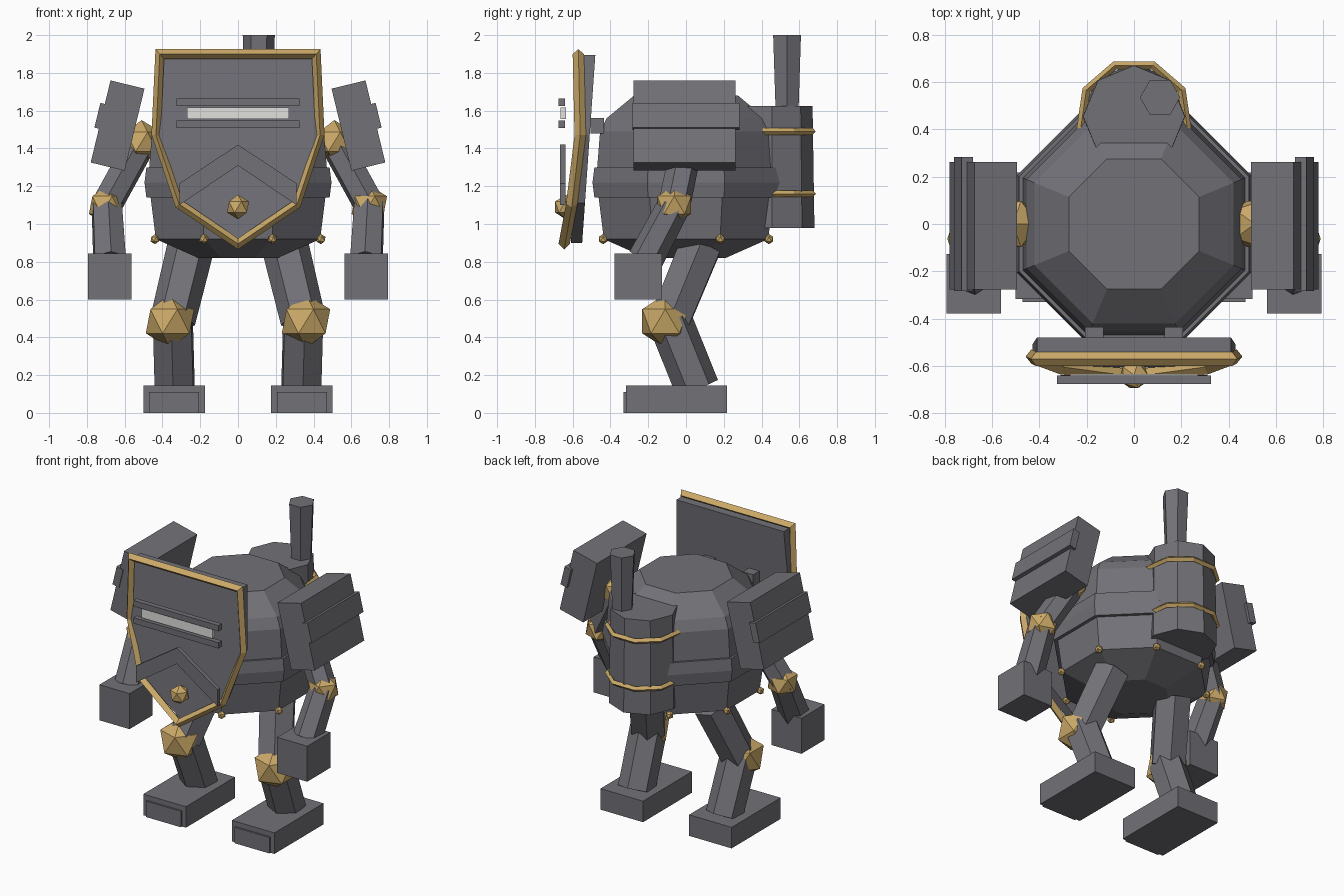
import bpy, bmesh, math
from mathutils import Vector

if "Cube" in bpy.data.objects:
    bpy.data.objects.remove(bpy.data.objects["Cube"])


def material(name, rgb):
    m = bpy.data.materials.new(name)
    m.diffuse_color = (*rgb, 1)
    m.use_nodes = True
    m.node_tree.nodes["Principled BSDF"].inputs["Base Color"].default_value = m.diffuse_color
    return m


IRON = material("dark_iron", (0.165, 0.165, 0.185))
BRASS = material("brass", (0.60, 0.40, 0.14))
GLASS = material("pale_slit", (0.75, 0.75, 0.73))


def finish(name, bm, mat):
    bmesh.ops.recalc_face_normals(bm, faces=bm.faces)
    me = bpy.data.meshes.new(name)
    bm.to_mesh(me)
    bm.free()
    me.materials.append(mat)
    ob = bpy.data.objects.new(name, me)
    bpy.context.collection.objects.link(ob)
    return ob


def box(name, center, size, mat=IRON, rot=(0, 0, 0)):
    bm = bmesh.new()
    bmesh.ops.create_cube(bm, size=1)
    bmesh.ops.scale(bm, vec=size, verts=bm.verts)
    ob = finish(name, bm, mat)
    ob.location, ob.rotation_euler = center, rot
    return ob


def ball(name, center, r, mat=BRASS):
    bm = bmesh.new()
    bmesh.ops.create_icosphere(bm, subdivisions=1, radius=r)
    ob = finish(name, bm, mat)
    ob.location = center
    return ob


def limb(name, p, q, r1, r2, sides=6):
    """Tapered prism from p to q."""
    p, q = Vector(p), Vector(q)
    bm = bmesh.new()
    bmesh.ops.create_cone(bm, cap_ends=True, segments=sides, radius1=r1,
                          radius2=r2, depth=(q - p).length)
    ob = finish(name, bm, IRON)
    ob.location = (p + q) / 2
    ob.rotation_euler = (q - p).to_track_quat('Z', 'Y').to_euler()
    return ob


def skin(name, rings, mat, cyclic=False, caps=True):
    """Join closed rings of points with quads."""
    bm = bmesh.new()
    vs = [[bm.verts.new(p) for p in ring] for ring in rings]
    n = len(vs[0])
    pairs = list(zip(vs, vs[1:])) + ([(vs[-1], vs[0])] if cyclic else [])
    for a, b in pairs:
        for i in range(n):
            j = (i + 1) % n
            bm.faces.new((a[i], a[j], b[j], b[i]))
    if caps and not cyclic:
        bm.faces.new(vs[0])
        bm.faces.new(vs[-1])
    return finish(name, bm, mat)


def lathe(name, profile, sides, turn, cy=0.0, cyclic=False):
    rings = [[(r * math.cos(turn + math.tau * i / sides),
               cy + r * math.sin(turn + math.tau * i / sides), z)
              for i in range(sides)] for r, z in profile]
    return skin(name, rings, IRON, cyclic)


def plate(name, outline, depth, y_at, mat=IRON):
    """Flat outline in x, z given thickness in y; y_at(z) is the front."""
    rings = [[(x, y_at(z) + d, z) for x, z in outline] for d in (0, depth)]
    return skin(name, rings, mat)


# Octagonal hull (profile radii are flat-side distances) and waist band
EIGHTH = math.pi / 8
K = 1 / math.cos(EIGHTH)
hull = [(0.21, 0.82), (0.435, 0.92), (0.465, 1.16), (0.47, 1.30),
        (0.455, 1.49), (0.42, 1.56), (0.275, 1.68)]
lathe("hull", [(r * K, z) for r, z in hull], 8, EIGHTH)
band = [(0.45, 1.14), (0.485, 1.14), (0.495, 1.22), (0.485, 1.30), (0.45, 1.30)]
lathe("waist_band", [(r * K, z) for r, z in band], 8, EIGHTH, cyclic=True)
for i in range(8):
    a = EIGHTH + i * math.tau / 8
    ball("hull_bolt", (0.475 * math.cos(a), 0.475 * math.sin(a), 0.92), 0.027)

# Boiler, straps and chimney on the back
lathe("boiler", [(0.225, 0.98), (0.215, 1.625)], 8, 0, 0.455)
limb("chimney", (0.11, 0.535, 1.60), (0.11, 0.535, 2.0), 0.07, 0.085).rotation_euler = (0, 0, math.pi / 2)
for z in (1.16, 1.49):
    rings = []
    for i in range(6):
        a = math.radians(-12 + 40.8 * i)
        rings.append([(r * math.cos(a), 0.455 + r * math.sin(a), z + dz)
                      for r, dz in ((0.248, 0), (0.23, 0.018), (0.212, 0), (0.23, -0.018))])
    skin("boiler_strap", rings, BRASS)

# Tilted shield plate with brass rim
half = [(0.41, 1.895), (0.43, 1.47), (0.31, 1.11), (0, 0.90)]
outline = half + [(-x, z) for x, z in half[2::-1]]
plate("shield_plate", outline, 0.06, lambda z: -0.54 - 0.07 * (1.895 - z))
rim_y = (-0.57, -0.56, -0.605, -0.645, -0.605, -0.56, -0.57)
rings = []
for (x, z), y in zip(outline, rim_y):
    x, z = x * 1.01, 1.43 + (z - 1.43) * 1.01
    rings.append([(x * s, y + d, 1.43 + (z - 1.43) * s)
                  for s, d in ((1.055, 0), (1, -0.03), (0.945, 0), (1, 0.03))])
skin("shield_rim", rings, BRASS, cyclic=True)

# Shield fittings: viewing slit, guard bars, chevron, boss, brackets
box("view_slit", (0, -0.65, 1.587), (0.54, 0.03, 0.062), GLASS)
for z in (1.645, 1.527):
    box("slit_guard", (0, -0.658, z), (0.65, 0.036, 0.04))
chevron = [(0, 1.42), (0.31, 1.215), (0.31, 1.10), (0, 1.31), (-0.31, 1.10), (-0.31, 1.215)]
plate("shield_chevron", chevron, 0.028, lambda z: -0.667)
ball("shield_boss", (0, -0.638, 1.09), 0.065)

for s in (-1, 1):
    box("shield_bracket", (s * 0.168, -0.47, 1.52), (0.08, 0.07, 0.08))

    # Shoulder guard with raised strip
    tilt = (0, -s * 0.237, 0)
    box("shoulder_guard", (s * 0.6375, -0.007, 1.521), (0.185, 0.54, 0.447), IRON, tilt)
    box("shoulder_strip", (s * 0.72, 0, 1.57), (0.05, 0.565, 0.135), IRON, tilt)

    # Arm
    elbow = (s * 0.695, -0.062, 1.10)
    ball("shoulder_joint", (s * 0.51, 0, 1.435), 0.115)
    limb("upper_arm", (s * 0.53, 0, 1.40), elbow, 0.085, 0.085)
    ball("elbow_joint", elbow, 0.105)
    limb("forearm", elbow, (s * 0.68, -0.215, 0.81), 0.088, 0.095)
    box("fist", (s * 0.678, -0.252, 0.722), (0.23, 0.252, 0.245))

    # Leg
    knee = (s * 0.345, -0.085, 0.49)
    limb("thigh", (s * 0.25, 0.075, 0.88), knee, 0.125, 0.12)
    ball("knee_joint", (s * 0.36, -0.11, 0.485), 0.143)
    limb("shin", knee, (s * 0.335, 0.06, 0.13), 0.118, 0.118)
    box("foot", (s * 0.338, -0.05, 0.0725), (0.325, 0.535, 0.145))
    box("toe_plate", (s * 0.338, -0.315, 0.055), (0.265, 0.03, 0.11))
